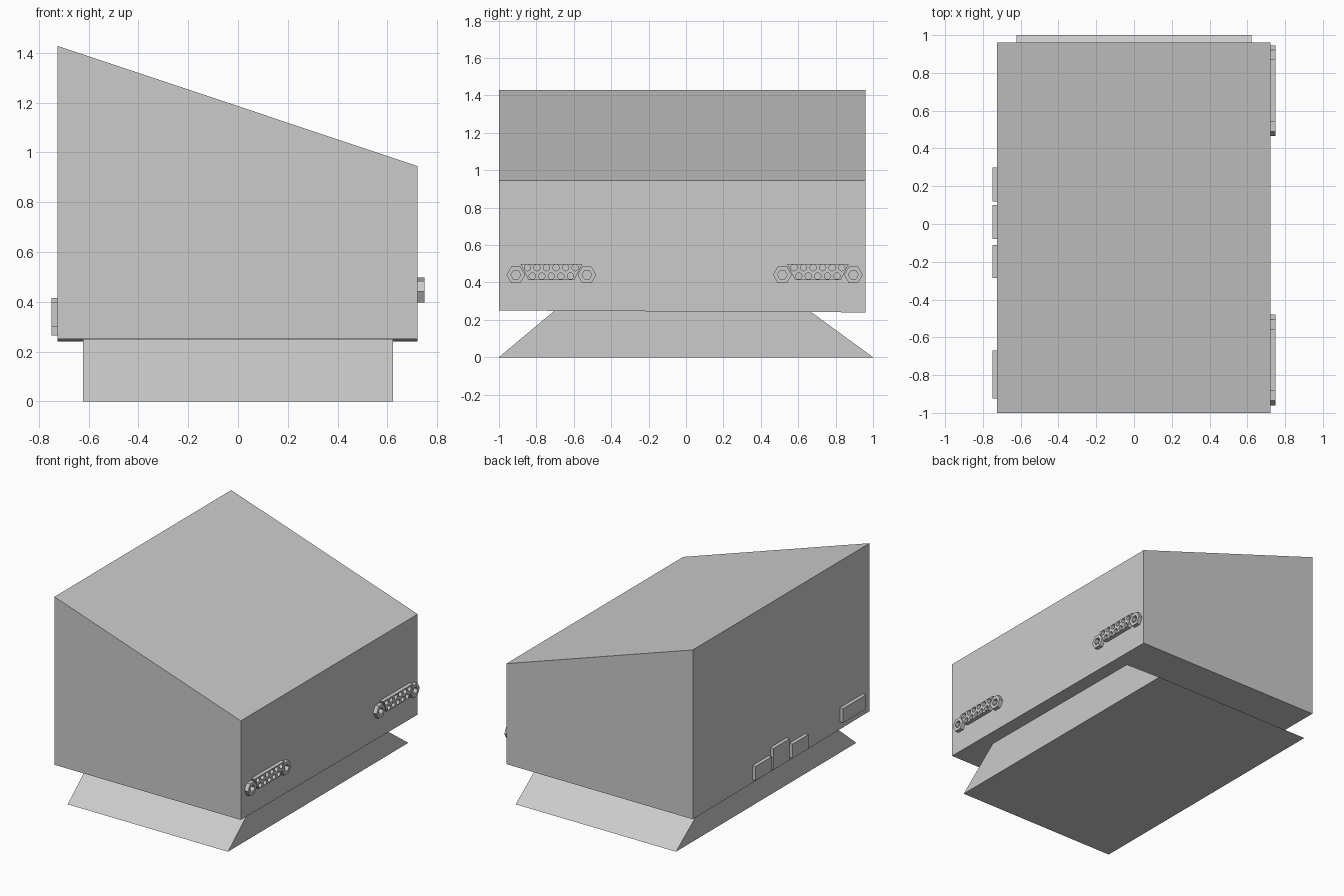
import bpy, bmesh, math
from mathutils import Vector

cube = bpy.data.objects.get("Cube")
if cube:
    bpy.data.objects.remove(cube)

grey = bpy.data.materials.new("plain grey")
grey.use_nodes = True
COLOUR = (0.6, 0.6, 0.6, 1)
grey.diffuse_color = COLOUR
grey.node_tree.nodes["Principled BSDF"].inputs["Base Color"].default_value = COLOUR


def prism(bm, ring, shift):
    """Closed prism from a planar ring of points, extruded by shift."""
    face = bm.faces.new([bm.verts.new(p) for p in ring])
    top = bmesh.ops.extrude_face_region(bm, geom=[face])["geom"]
    verts = [v for v in top if isinstance(v, bmesh.types.BMVert)]
    bmesh.ops.translate(bm, verts=verts, vec=Vector(shift))


def finish(bm, name):
    bmesh.ops.recalc_face_normals(bm, faces=bm.faces)
    mesh = bpy.data.meshes.new(name)
    bm.to_mesh(mesh)
    bm.free()
    mesh.materials.append(grey)
    ob = bpy.data.objects.new(name, mesh)
    bpy.context.collection.objects.link(ob)
    return ob


def make(name, ring, shift):
    bm = bmesh.new()
    prism(bm, ring, shift)
    return finish(bm, name)


def circle(x, y, z, r, n):
    return [(x, y + r * math.cos(2 * math.pi * i / n), z + r * math.sin(2 * math.pi * i / n))
            for i in range(n)]


def cut(ob, rings, depth):
    """Cut one prism per ring out of the object."""
    bm = bmesh.new()
    for ring in rings:
        prism(bm, ring, (depth, 0, 0))
    cutter = finish(bm, ob.name + "_cutter")
    cutter.hide_render = True
    cutter.hide_set(True)
    mod = ob.modifiers.new("holes", "BOOLEAN")
    mod.operation, mod.solver, mod.object = "DIFFERENCE", "EXACT", cutter


LEFT, RIGHT, FRONT, BACK = 0.722, -0.725, -1.0, 0.96

# Main housing with sloping lid and slightly tilted underside
bm = bmesh.new()
prism(bm, [(RIGHT, FRONT, 0.25), (LEFT, FRONT, 0.25), (LEFT, FRONT, 0.945), (RIGHT, FRONT, 1.428)],
      (0, BACK - FRONT, 0))
for v in bm.verts:
    if v.co.y > 0 and v.co.z < 0.5:
        v.co.z = 0.24
finish(bm, "housing")

# Flared foot
make("foot", [(-0.622, -1, 0), (-0.622, 1, 0), (-0.622, 0.665, 0.245), (-0.622, -0.7, 0.252)],
     (1.244, 0, 0))

# Two socket connectors with hexagonal nuts
THICK = 0.027
for name, y in (("front", -0.72), ("back", 0.705)):
    shell = make(name + "_socket",
                 [(LEFT, y - 0.165, 0.498), (LEFT, y + 0.165, 0.498),
                  (LEFT, y + 0.122, 0.413), (LEFT, y - 0.122, 0.413)], (THICK, 0, 0))
    pins = [circle(LEFT - 0.01, y + (i - (count - 1) / 2) * 0.051, z, 0.017, 16)
            for count, z in ((6, 0.479), (5, 0.434)) for i in range(count)]
    cut(shell, pins, 0.05)
    for side, dy in (("front", -0.19), ("back", 0.19)):
        nut = make(f"{name}_socket_{side}_nut", circle(LEFT, y + dy, 0.441, 0.05, 6), (THICK, 0, 0))
        cut(nut, [circle(LEFT - 0.01, y + dy, 0.441, 0.026, 6)], 0.05)

# Raised port plates on the tall side
for name, y0, y1, z0, z1 in (("back_port", 0.12, 0.3, 0.265, 0.365),
                             ("middle_port", -0.08, 0.1, 0.265, 0.415),
                             ("front_port", -0.285, -0.11, 0.265, 0.365),
                             ("wide_port", -0.925, -0.67, 0.3, 0.4)):
    make(name, [(RIGHT, y0, z0), (RIGHT, y1, z0), (RIGHT, y1, z1), (RIGHT, y0, z1)], (-0.025, 0, 0))
